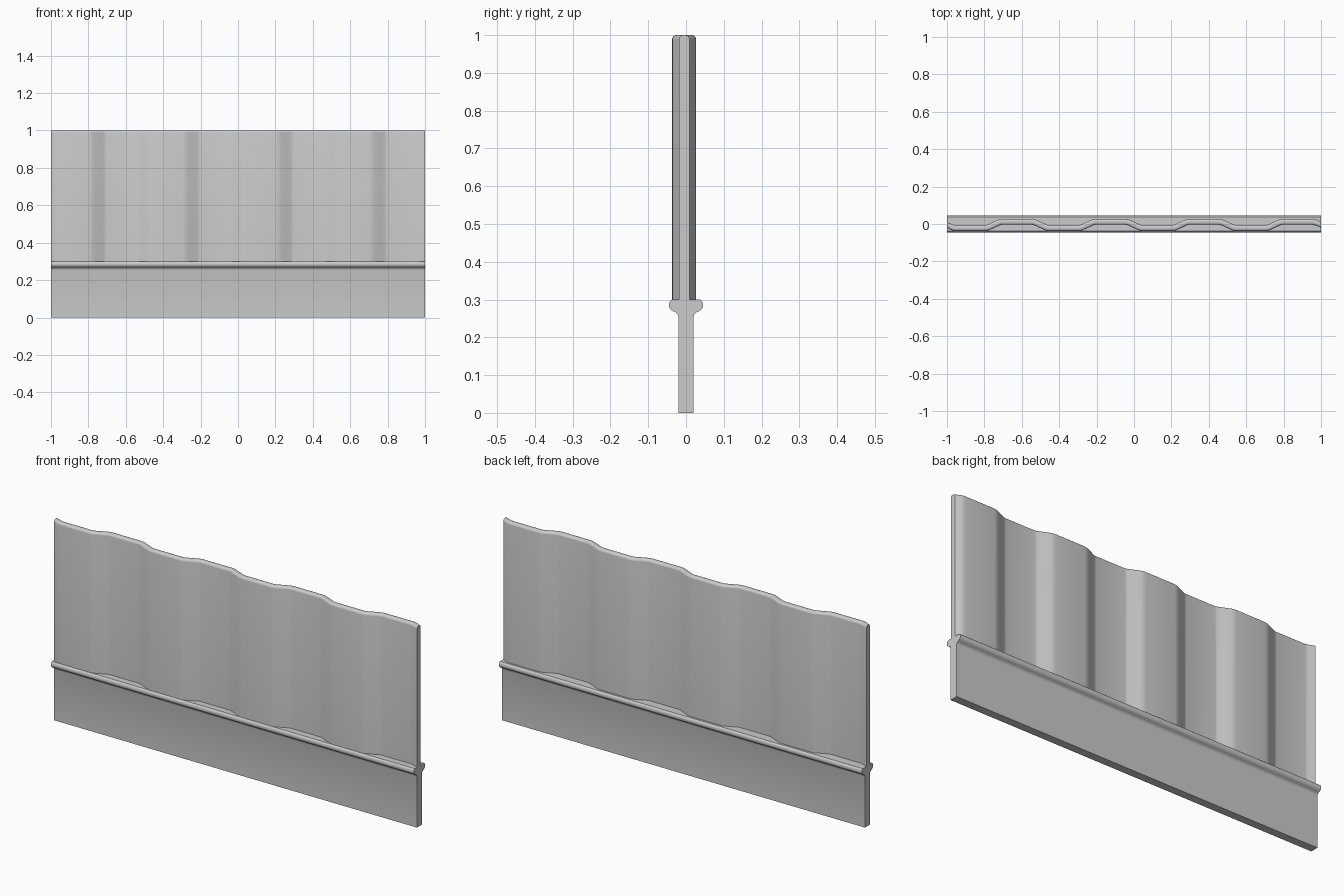
import bpy, bmesh, math

if "Cube" in bpy.data.objects:
    bpy.data.objects.remove(bpy.data.objects["Cube"])


def loft(name, sections, angle=35):
    """Skin a row of matching closed sections and cap both ends."""
    bm = bmesh.new()
    rings = [[bm.verts.new(p) for p in s] for s in sections]
    n = len(rings[0])
    for a, b in zip(rings, rings[1:]):
        for i in range(n):
            j = (i + 1) % n
            bm.faces.new((a[i], a[j], b[j], b[i]))
    bm.faces.new(rings[0])
    bm.faces.new(rings[-1])
    bmesh.ops.recalc_face_normals(bm, faces=bm.faces)
    mesh = bpy.data.meshes.new(name)
    bm.to_mesh(mesh)
    bm.free()
    obj = bpy.data.objects.new(name, mesh)
    bpy.context.collection.objects.link(obj)
    bpy.context.view_layer.objects.active = obj
    obj.select_set(True)
    bpy.ops.object.shade_smooth_by_angle(angle=math.radians(angle))
    obj.select_set(False)
    return obj


# Base wall with a flared, rounded ledge on both sides
half = [(0.02, 0), (0.02, 0.254), (0.022, 0.261), (0.027, 0.266), (0.034, 0.269),
        (0.041, 0.274), (0.0445, 0.281), (0.0445, 0.289), (0.042, 0.296), (0.037, 0.3)]
outline = half + [(-y, z) for y, z in reversed(half)]
loft("base_wall", [[(x, y, z) for y, z in outline] for x in (-1, 1)])

# Corrugated sheet: plan curve of alternating ridges and grooves
T, R, MID, AMP = 0.0155, 0.012, -0.005, 0.0165
ramp = [(-0.045, -1), (-0.036, -0.93), (-0.027, -0.74), (0, 0),
        (0.027, 0.74), (0.036, 0.93), (0.045, 1)]
plan = []
for k in range(9):
    sign = -1 if k % 2 == 0 else 1
    plan += [(-1 + 0.25 * k + dx, MID + sign * AMP * f) for dx, f in ramp]
plan = [p for p in plan if -1.0001 < p[0] < 1.0001]

# Sheet cross-section with a rounded top edge
arc = [(T - R + R * math.cos(a), 1 - R + R * math.sin(a))
       for a in (math.pi / 2 * i / 5 for i in range(6))]
side = [(T, 0.29)] + arc
section = side + [(-d, z) for d, z in reversed(side)]

sections = []
for i, (x, y) in enumerate(plan):
    x0, y0 = plan[max(i - 1, 0)]
    x1, y1 = plan[min(i + 1, len(plan) - 1)]
    length = math.hypot(x1 - x0, y1 - y0)
    nx, ny = -(y1 - y0) / length, (x1 - x0) / length
    if i in (0, len(plan) - 1):  # square ends
        nx, ny = 0, 0.9
    sections.append([(x + nx * d, y + ny * d, z) for d, z in section])
loft("corrugated_panel", sections)
